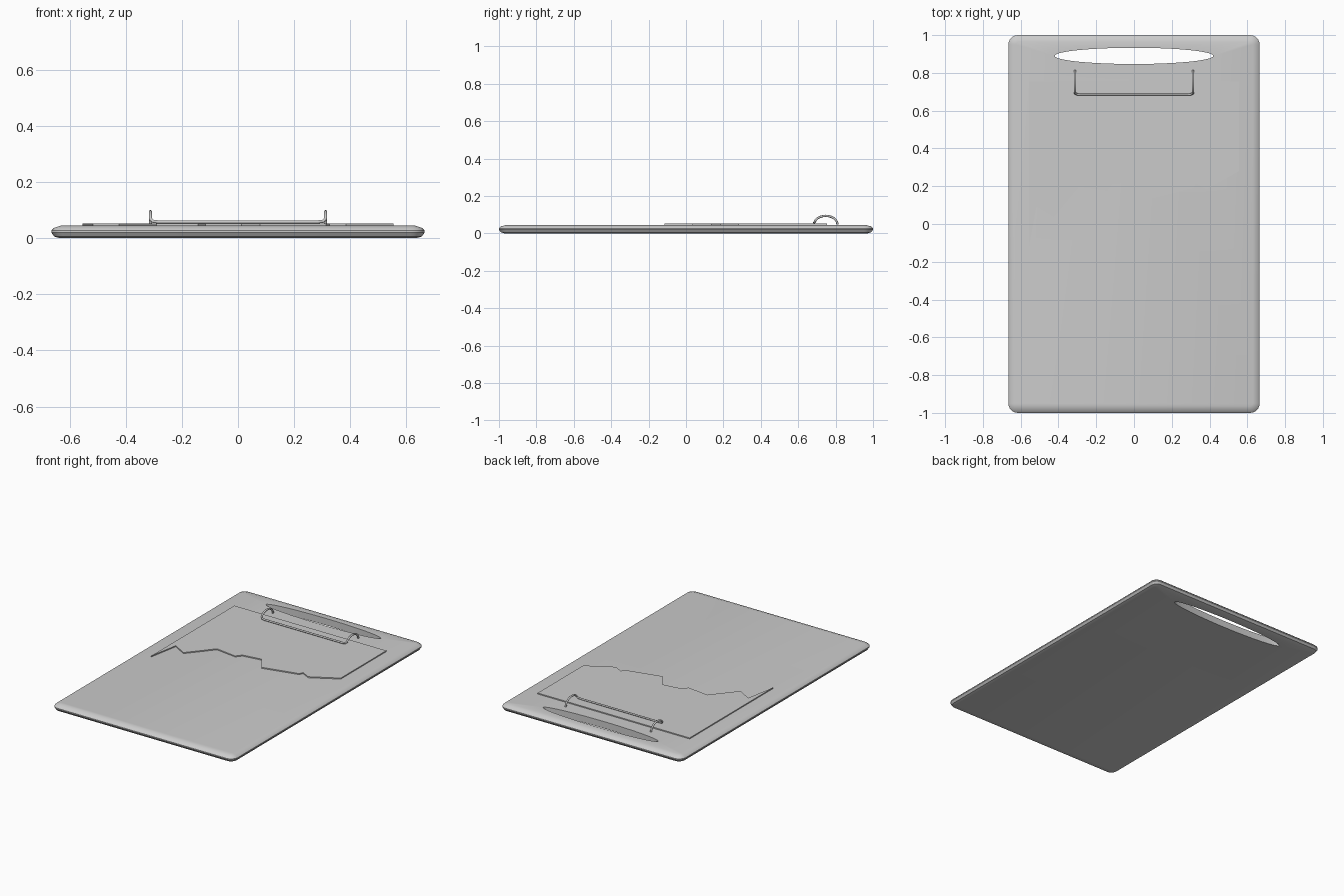
import bpy, bmesh
from math import cos, sin, pi, radians

if "Cube" in bpy.data.objects:
    bpy.data.objects.remove(bpy.data.objects["Cube"], do_unlink=True)

grey = bpy.data.materials.new("plain grey")
grey.use_nodes = True
grey.diffuse_color = (0.6, 0.6, 0.6, 1)
grey.node_tree.nodes["Principled BSDF"].inputs["Base Color"].default_value = (0.6, 0.6, 0.6, 1)


def add_object(name, data):
    obj = bpy.data.objects.new(name, data)
    bpy.context.collection.objects.link(obj)
    data.materials.append(grey)
    return obj


def finish(name, bm):
    bmesh.ops.recalc_face_normals(bm, faces=bm.faces)
    mesh = bpy.data.meshes.new(name)
    bm.to_mesh(mesh)
    bm.free()
    return add_object(name, mesh)


def ring(bm, points, z):
    verts = [bm.verts.new((x, y, z)) for x, y in points]
    edges = [bm.edges.new((a, b)) for a, b in zip(verts, verts[1:] + verts[:1])]
    return verts, edges


def bridge(bm, lower, upper):
    n = len(lower)
    for i in range(n):
        j = (i + 1) % n
        bm.faces.new((lower[i], lower[j], upper[j], upper[i]))


def rounded_rectangle(half_x, half_y, radius, steps=6):
    points = []
    for corner, (sx, sy) in enumerate([(1, 1), (-1, 1), (-1, -1), (1, -1)]):
        for i in range(steps + 1):
            a = (corner + i / steps) * pi / 2
            points.append((sx * (half_x - radius) + radius * cos(a),
                           sy * (half_y - radius) + radius * sin(a)))
    return points


# Board with a rounded rim and an oval hand slot
bm = bmesh.new()
rim = [(0.03, 0), (0.01, 0.006), (0, 0.02), (0, 0.027), (0.01, 0.037), (0.035, 0.045)]
rings = [ring(bm, rounded_rectangle(0.665 - d, 1 - d, 0.05 - d), z) for d, z in rim]
for low, high in zip(rings, rings[1:]):
    bridge(bm, low[0], high[0])
oval = [(0.42 * cos(2 * pi * i / 48), 0.89 + 0.043 * sin(2 * pi * i / 48)) for i in range(48)]
slot_low, slot_high = ring(bm, oval, 0), ring(bm, oval, 0.045)
bridge(bm, slot_low[0], slot_high[0])
for outer, inner in ((rings[0], slot_low), (rings[-1], slot_high)):
    bmesh.ops.triangle_fill(bm, edges=outer[1] + inner[1], use_beauty=True)
board = finish("board", bm)
bpy.ops.object.select_all(action="DESELECT")
board.select_set(True)
bpy.context.view_layer.objects.active = board
bpy.ops.object.shade_smooth_by_angle(angle=radians(30))

# Torn sheet of paper
torn_edge = [(-0.555, -0.115), (-0.517, 0.09), (-0.424, 0.035), (-0.29, 0.195),
             (-0.142, 0.174), (-0.115, 0.21), (0.013, 0.228), (0.079, 0.133),
             (0.314, 0.189), (0.326, 0.214), (0.384, 0.184), (0.555, 0.28)]
outline = torn_edge + [(0.555, 0.755), (-0.555, 0.755)]
bm = bmesh.new()
low, high = ring(bm, outline, 0.0445), ring(bm, outline, 0.052)
bridge(bm, low[0], high[0])
for loop in (low, high):
    bmesh.ops.triangle_fill(bm, edges=loop[1], use_beauty=True)
finish("torn_paper", bm)

# Wire clip: front bar with an arched arm at each end
half = [(0.285, 0.685, 0.058), (0.303, 0.687, 0.06), (0.311, 0.692, 0.068)]
for i in range(2, 13):
    a = pi * (1 - i / 12)
    half.append((0.312, 0.747 + 0.063 * cos(a), 0.048 + 0.046 * sin(a)))
path = [(-x, y, z) for x, y, z in reversed(half)] + half
curve = bpy.data.curves.new("wire_clip", "CURVE")
curve.dimensions = "3D"
curve.bevel_depth = 0.006
curve.bevel_resolution = 2
curve.use_fill_caps = True
spline = curve.splines.new("POLY")
spline.points.add(len(path) - 1)
for point, co in zip(spline.points, path):
    point.co = (*co, 1)
add_object("wire_clip", curve)
